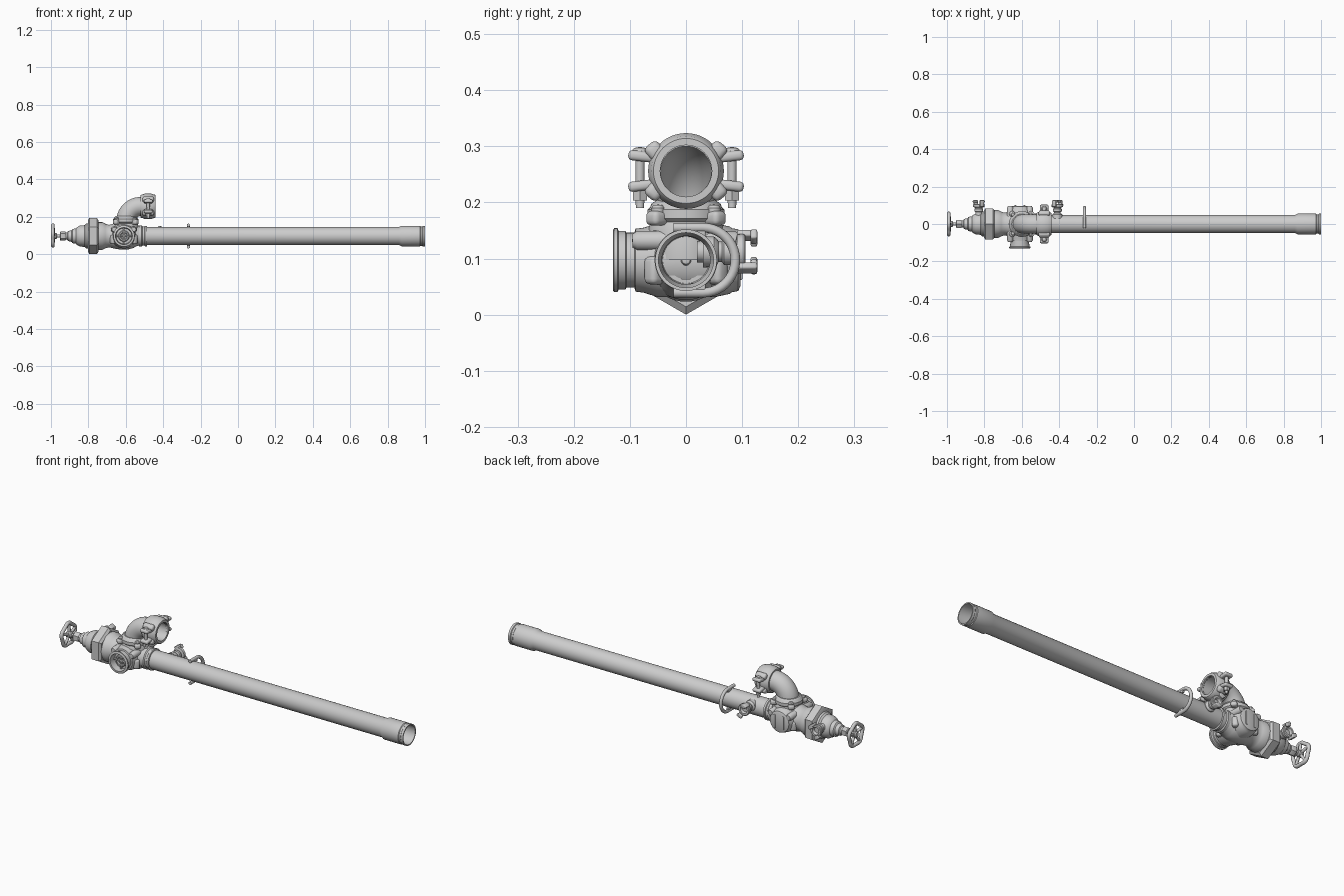
import bpy, bmesh
from math import pi, sin, cos
from mathutils import Vector, Matrix

if "Cube" in bpy.data.objects:
    bpy.data.objects.remove(bpy.data.objects["Cube"])

X, Y, Z = Vector((1, 0, 0)), Vector((0, 1, 0)), Vector((0, 0, 1))
CZ = 0.097   # height of the main pipe axis
BX = -0.61   # x of the valve body centre


def finish(name, bm, angle=35):
    bmesh.ops.remove_doubles(bm, verts=bm.verts, dist=1e-5)
    bmesh.ops.recalc_face_normals(bm, faces=bm.faces)
    me = bpy.data.meshes.new(name)
    bm.to_mesh(me)
    bm.free()
    ob = bpy.data.objects.new(name, me)
    bpy.context.collection.objects.link(ob)
    bpy.ops.object.select_all(action='DESELECT')
    ob.select_set(True)
    bpy.context.view_layer.objects.active = ob
    bpy.ops.object.shade_smooth_by_angle(angle=angle * pi / 180)
    return ob


def skin(bm, rings, wrap):
    n, m = len(rings), len(rings[0])
    for i in range(n if wrap else n - 1):
        a, b = rings[i], rings[(i + 1) % n]
        for j in range(m):
            k = (j + 1) % m
            bm.faces.new((a[j], a[k], b[k], b[j]))


def lathe(name, prof, origin=(0, 0, CZ), axis=X, seg=48, closed=False):
    """Revolve (distance, radius) points around an axis."""
    bm = bmesh.new()
    u = X if axis == Z else Z
    v, o = axis.cross(u), Vector(origin)
    rings = [[bm.verts.new(o + axis * t + r * (u * cos(2 * pi * j / seg) + v * sin(2 * pi * j / seg)))
              for j in range(seg)] for t, r in prof]
    skin(bm, rings, closed)
    return finish(name, bm)


def sweep(name, pts, rad, n, closed=False, seg=14, caps=True):
    """Round bar along a planar path with plane normal n."""
    bm = bmesh.new()
    pts = [Vector(p) for p in pts]
    N, rings = len(pts), []
    for i, p in enumerate(pts):
        a = pts[(i - 1) % N] if closed else pts[max(i - 1, 0)]
        b = pts[(i + 1) % N] if closed else pts[min(i + 1, N - 1)]
        s = (b - a).normalized().cross(n)
        rings.append([bm.verts.new(p + rad * (s * cos(2 * pi * j / seg) + n * sin(2 * pi * j / seg)))
                      for j in range(seg)])
    skin(bm, rings, closed)
    if caps and not closed:
        bm.faces.new(rings[0])
        bm.faces.new(rings[-1])
    return finish(name, bm)


def box(name, loc, size, rot=None, bev=0.005):
    bm = bmesh.new()
    bmesh.ops.create_cube(bm, size=1)
    bmesh.ops.scale(bm, vec=size, verts=bm.verts)
    bmesh.ops.bevel(bm, geom=bm.edges[:], offset=bev, segments=3, profile=0.5, affect='EDGES')
    bmesh.ops.transform(bm, matrix=Matrix.Translation(loc) @ (rot or Matrix()), verts=bm.verts)
    return finish(name, bm)


# Long hollow pipe with the swaged sleeve on its far end
lathe("main_pipe", [(-0.54, .048), (.86, .048), (.875, .055), (.972, .055), (.975, .052), (.985, .052),
                    (.988, .055), (1, .055), (1, .049), (.875, .049), (.86, .043), (-.54, .043)], closed=True)
lathe("pipe_collar", [(-.53, .047), (-.53, .056), (-.515, .056), (-.51, .051), (-.50, .051), (-.497, .055),
                      (-.487, .055), (-.485, .047)])

# Valve body: run along the pipe, cross port and top neck
lathe("valve_body", [(-.75, 0), (-.75, .074), (-.725, .074), (-.71, .066), (-.69, .060), (-.665, .066),
                     (-.635, .071), (-.585, .071), (-.56, .064), (-.54, .053), (-.51, .049), (-.51, .043),
                     (-.585, .04), (-.585, 0)])
lathe("cross_port", [(.097, 0), (.097, .046), (.093, .055), (.082, .057), (.078, .060), (.05, .066), (-.05, .066),
                     (-.075, .058), (-.09, .056), (-.092, .049), (-.106, .049), (-.108, .052), (-.12, .052),
                     (-.122, .057), (-.128, .057), (-.13, .054), (-.13, .045), (-.095, .042), (-.095, 0)],
      (BX, 0, CZ), Y)
for name, size in (("port_bar_upright", (.009, .012, .086)), ("port_bar_level", (.086, .012, .009))):
    box(name, (BX, -.1, CZ), size, bev=.003)
lathe("port_check_disc", [(-.103, .03), (-.109, .026), (-.109, .02), (-.103, .016)], (BX, 0, CZ), Y, 32)
lathe("top_neck", [(0, .066), (.055, .068), (.068, .062), (.074, .069), (.090, .069), (.094, .064), (.1, .062),
                   (.106, .054), (.106, .03)], (-.6, 0, CZ), Z)

# Back cover ribs and bosses round the body
for s in (-1, 1):
    box("back_rib", (BX + s * .024, .097, CZ), (.01, .008, .07), bev=.003)
    for t in (-1, 1):
        box("neck_boss", (-.6 + s * .048, t * .05, .172), (.04, .03, .026), Matrix.Rotation(s * t * pi / 4, 4, 'Z'), .009)
        lathe("neck_bolt", [(0, 0), (0, .012), (.012, .012), (.017, .008), (.018, 0)],
              (-.6 + s * .048, t * .05, .178), Z, 20)
        lathe("side_boss", [(0, .018), (.062, .017), (.07, .012), (.071, 0)],
              (BX + s * .052, t * .025, CZ + .035), Y * t, 24)
        box("body_gusset", (BX + s * .05, t * .05, CZ - .018), (.03, .05, .05), Matrix.Rotation(-s * t * pi / 4, 4, 'Z'), .01)

# Valve seat seen down the pipe bore
lathe("seat_ring", [(-.565, .044), (-.55, .044), (-.55, .034), (-.565, .034)], closed=True)
lathe("seat_hub", [(-.57, .012), (-.55, .012), (-.54, .007), (-.538, 0)], seg=24)
for k in range(3):
    a = 2 * pi * k / 3 + .5
    d = Vector((0, cos(a), sin(a)))
    c = Vector((-.558, 0, CZ))
    sweep("seat_spoke", [c, c + d * .037], .005, X)

# Hex union nut, bonnet, gland and stem
lathe("union_nut", [(-.802, .05), (-.802, .083), (-.795, .097), (-.755, .097), (-.745, .083), (-.745, .05)], seg=6)
lathe("bonnet", [(-.80, .068), (-.812, .066), (-.82, .058), (-.845, .056), (-.862, .047), (-.866, .041),
                 (-.885, .038), (-.89, .031), (-.908, .027), (-.912, .02), (-.93, .016), (-.93, 0)])
lathe("gland_nut", [(-.952, 0), (-.952, .021), (-.948, .025), (-.925, .025), (-.92, .021), (-.92, 0)], seg=6)
lathe("stem", [(-.99, 0), (-.99, .009), (-.95, .009), (-.915, .012)], seg=24)

# Lobed handwheel
rim = []
for i in range(80):
    a = 2 * pi * i / 80
    r = .055 + .0035 * cos(5 * a)
    rim.append((-.99, r * sin(a), CZ + r * cos(a)))
sweep("handwheel_rim", rim, .0095, X, closed=True)
lathe("handwheel_hub", [(-.999, 0), (-.999, .012), (-.994, .017), (-.972, .016), (-.967, .012), (-.967, 0)], seg=28)
for k in range(5):
    a = 2 * pi * k / 5
    d = Vector((0, sin(a), cos(a)))
    c = Vector((-.985, 0, CZ))
    sweep("handwheel_spoke", [c, c + d * .03, c + d * .055 - X * .004], .0075, X)

# Ninety degree elbow, outer and inner wall
path = [(-.6, 0, .165)] + [(-.52 - .08 * cos(pi / 2 * i / 16), 0, .175 + .08 * sin(pi / 2 * i / 16))
                           for i in range(17)] + [(-.45, 0, .255)]
sweep("elbow_outer", path, .051, Y, seg=48, caps=False)
sweep("elbow_inner", path, .045, Y, seg=48, caps=False)
lathe("elbow_lip", [(-.45, .0515), (-.448, .05), (-.448, .045)], (0, 0, .255))

# Split pipe coupling with two bolted lug pairs
lathe("coupling_ring", [(-.522, .048), (-.522, .058), (-.517, .062), (-.508, .064), (-.5, .0675), (-.462, .0675),
                        (-.454, .064), (-.445, .062), (-.44, .058), (-.44, .046), (-.45, .046)], (0, 0, .256))
for s in (-1, 1):
    for t in (-1, 1):
        box("coupling_lug", (-.48, s * .078, .256 + t * .026), (.046, .05, .018),
            Matrix.Rotation(s * t * .12, 4, 'X'), .007)
        box("lug_web", (-.48, s * .056, .256 + t * .036), (.06, .03, .03), Matrix.Rotation(-s * t * .7, 4, 'X'), .01)
    at = (-.48, s * .082, 0)
    lathe("coupling_bolt", [(.19, 0), (.19, .0075), (.285, .0085), (.285, .015), (.291, .0155), (.297, .010),
                            (.299, 0)], at, Z, 24)
    lathe("coupling_nut", [(.203, .006), (.203, .014), (.221, .014), (.221, .006)], at, Z, 6)

# Two claw hose fittings on the back side
for x, tilt in ((-.83, .5), (-.41, -.5)):
    c = Vector((x, 0, .112))
    lathe("fitting_neck", [(.02, .019), (.064, .018), (.068, .024), (.08, .024), (.084, .019), (.088, .019),
                           (.091, .031), (.103, .032), (.106, .029), (.106, .019), (.094, .014), (.094, 0)],
          c, Y, 32)
    for k in range(2):
        a = tilt + pi * k
        d, q = Vector((sin(a), 0, cos(a))), Vector((cos(a), 0, -sin(a)))
        rot = Matrix.Rotation(a, 4, 'Y')
        box("fitting_claw", c + d * .033 + Y * .109, (.024, .036, .013), rot, .004)
        box("claw_hook", c + d * .028 + q * .005 + Y * .121, (.026, .012, .019), rot, .004)

# Outlet boss under the rear fitting
lathe("fitting_saddle", [(.03, .028), (.05, .027), (.056, .022), (.058, .018)], (-.41, 0, .112), Y, 32)

# Open U-shaped carrying clip around the pipe
half = .058
clip = [(-.265, -.022, CZ - half), (-.265, .005, CZ - half)]
clip += [(-.265, .03 + half * cos(a), CZ + half * sin(a)) for a in [-pi / 2 + pi * i / 20 for i in range(21)]]
clip += [(-.265, .005, CZ + half), (-.265, -.022, CZ + half)]
sweep("pipe_clip", clip, .0085, X)
for t in (-1, 1):
    box("clip_tab", (-.265, .02, CZ + t * .05), (.012, .03, .018), bev=.003)
